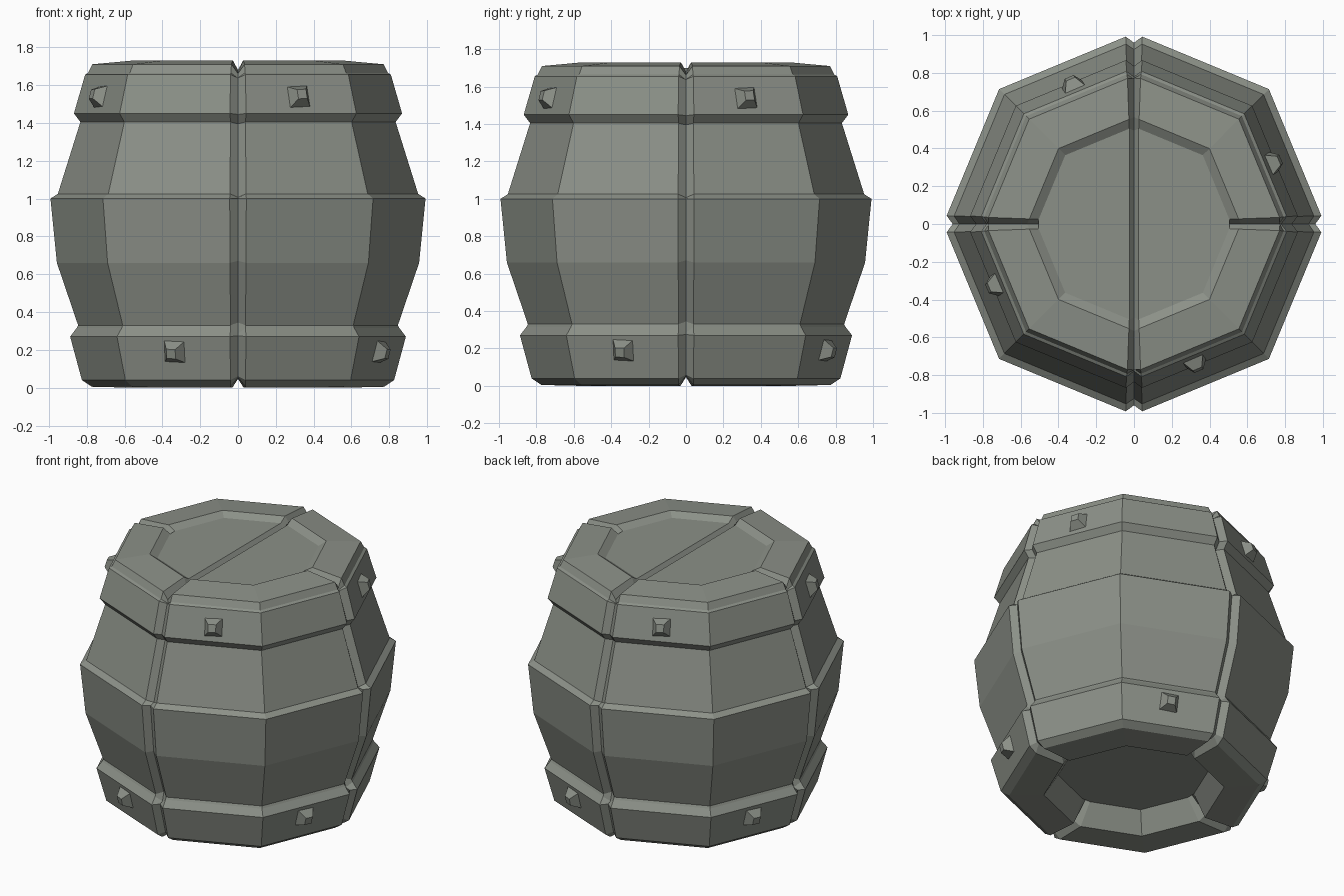
import bpy, bmesh, math
from mathutils import Vector, Matrix

if "Cube" in bpy.data.objects:
    bpy.data.objects.remove(bpy.data.objects["Cube"])

# Barrel profile: (corner radius, height, groove half-width), underside to lid
PROFILE = [
    (0.48, 0.14, 0.03), (0.57, 0.00, 0.03), (0.79, 0.005, 0.04), (0.842, 0.04, 0.04),
    (0.905, 0.27, 0.042), (0.87, 0.315, 0.04), (0.862, 0.33, 0.04), (0.975, 0.66, 0.042),
    (1.01, 1.00, 0.044), (0.97, 1.025, 0.042), (0.85, 1.405, 0.04), (0.885, 1.45, 0.042),
    (0.825, 1.655, 0.04), (0.808, 1.665, 0.037), (0.785, 1.71, 0.035),
    (0.565, 1.73, 0.027), (0.515, 1.70, 0.025),
]
DEPTH = 0.05

GREY_GREEN = bpy.data.materials.new("grey_green")
GREY_GREEN.diffuse_color = (0.26, 0.28, 0.245, 1)
GREY_GREEN.use_nodes = True
GREY_GREEN.node_tree.nodes["Principled BSDF"].inputs["Base Color"].default_value = GREY_GREEN.diffuse_color


def groove_point(i):
    """Profile point pushed inwards, giving the bottom of the V groove."""
    a, b = PROFILE[max(i - 1, 0)], PROFILE[min(i + 1, len(PROFILE) - 1)]
    d = Vector((b[0] - a[0], b[1] - a[1])).normalized()
    r, z, _ = PROFILE[i]
    return r - d.y * DEPTH, z + d.x * DEPTH


def new_object(name, bm):
    bmesh.ops.recalc_face_normals(bm, faces=bm.faces)
    me = bpy.data.meshes.new(name)
    bm.to_mesh(me)
    bm.free()
    me.materials.append(GREY_GREEN)
    ob = bpy.data.objects.new(name, me)
    bpy.context.collection.objects.link(ob)
    return ob


# Octagonal barrel shell with four upright grooves
bm = bmesh.new()
rings = []
for i, (r, z, w) in enumerate(PROFILE):
    gr, gz = groove_point(i)
    if i == len(PROFILE) - 1:
        gr, gz = r - 0.02, z - 0.03
    if i == 0:
        gr, gz = r - 0.005, z + 0.01
    edge = r - w * math.tan(math.pi / 8)
    c = r * math.sqrt(0.5)
    ring = []
    for k in range(4):
        rot = Matrix.Rotation(k * math.pi / 2, 3, 'Z')
        for p in ((edge, -w, z), (gr, 0, gz), (edge, w, z), (c, c, z)):
            ring.append(bm.verts.new(rot @ Vector(p)))
    rings.append(ring)
for a, b in zip(rings, rings[1:]):
    for j in range(16):
        n = (j + 1) % 16
        bm.faces.new((a[j], a[n], b[n], b[j]))

# Recessed bottom panel
low, top = rings[0], rings[-1]
bm.faces.new([low[j] for j in range(16) if j % 4 != 1])
for k in range(4):
    bm.faces.new([low[4 * k + s] for s in range(3)])

# Recessed lid in two halves, with one groove straight across
bm.faces.new([top[j % 16] for j in (14, 15, 0, 2, 3, 4)])
bm.faces.new([top[j] for j in (6, 7, 8, 10, 11, 12)])
bm.faces.new((top[4], top[5], top[13], top[14]))
bm.faces.new((top[5], top[6], top[12], top[13]))
bm.faces.new(top[0:3])
bm.faces.new(top[8:11])
new_object("barrel_shell", bm)


# Faceted studs on the upper and lower bands
def stud(name, angle, z, apothem, tilt, shift, roll):
    bm = bmesh.new()
    bmesh.ops.create_cone(bm, cap_ends=True, segments=4, radius1=0.086,
                          radius2=0.036, depth=0.06,
                          matrix=Matrix.Rotation(math.pi / 4, 4, 'Z'))
    ob = new_object(name, bm)
    ob.matrix_world = (Matrix.Rotation(angle, 4, 'Z')
                       @ Matrix.Translation((apothem, shift, z))
                       @ Matrix.Rotation(math.pi / 2 + tilt, 4, 'Y')
                       @ Matrix.Rotation(roll, 4, 'Z'))


for k in range(4):
    stud(f"upper_stud_{k + 1}", math.radians(22.5 + 90 * k), 1.545, 0.815, -0.27, 0.018, 0.05)
    stud(f"lower_stud_{k + 1}", math.radians(67.5 + 90 * k), 0.185, 0.838, 0.24, -0.025, -0.05)
